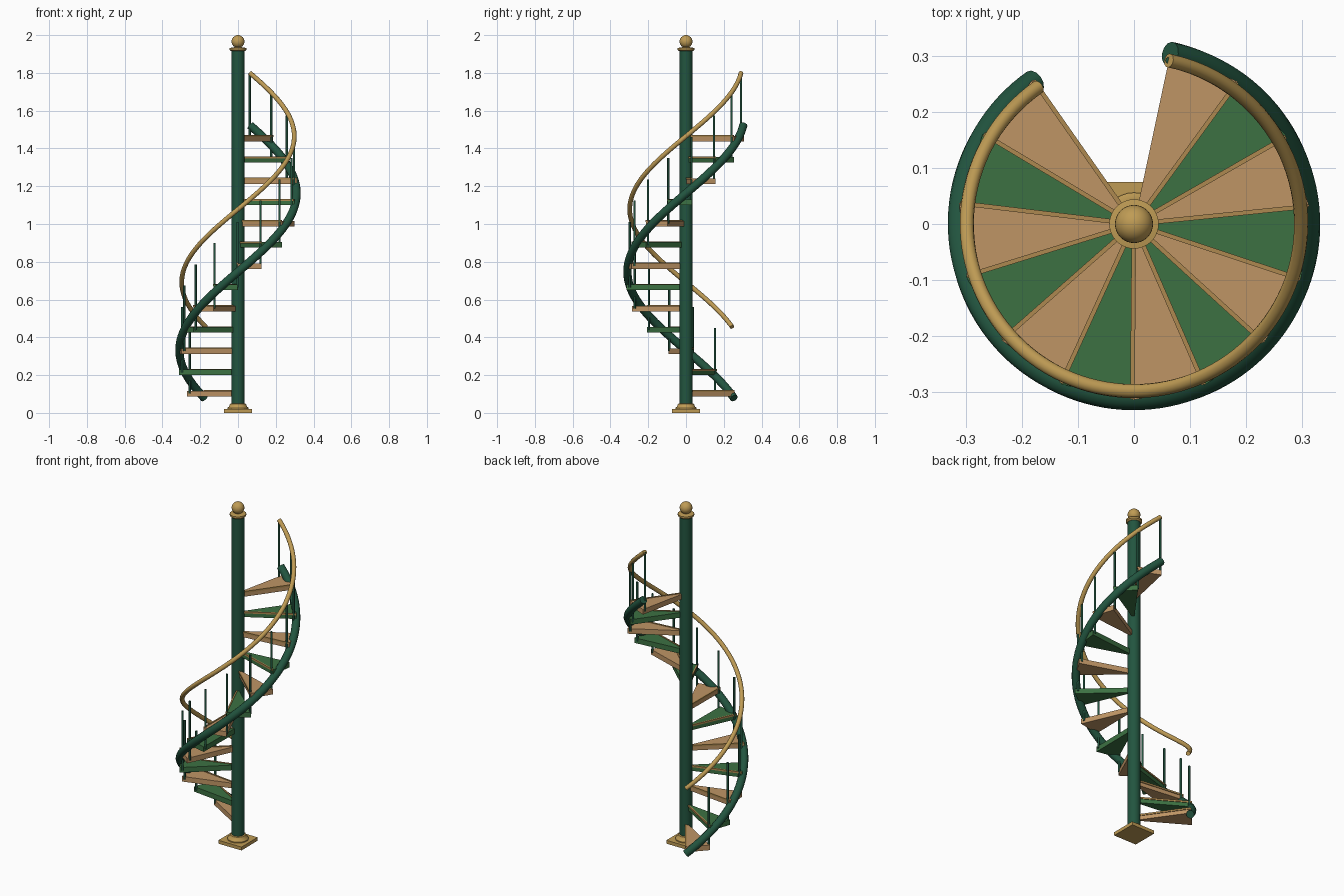
import bpy, bmesh
from math import radians, sin, cos, pi

if "Cube" in bpy.data.objects:
    bpy.data.objects.remove(bpy.data.objects["Cube"])

N = 13                       # number of treads
A0, A1 = radians(125), radians(438)
STEP = (A1 - A0) / N
RISE = 0.1125


def material(name, rgb):
    m = bpy.data.materials.new(name)
    m.diffuse_color = (*rgb, 1)
    m.use_nodes = True
    m.node_tree.nodes["Principled BSDF"].inputs["Base Color"].default_value = m.diffuse_color
    return m


DARK = material("dark_green", (0.016, 0.09, 0.05))
GREEN = material("tread_green", (0.045, 0.165, 0.055))
WOOD = material("tread_wood", (0.52, 0.30, 0.13))
TRIM = material("trim_wood", (0.42, 0.25, 0.08))
BRASS = material("brass", (0.52, 0.33, 0.09))


def smooth(ob):
    bpy.ops.object.select_all(action='DESELECT')
    ob.select_set(True)
    bpy.context.view_layer.objects.active = ob
    bpy.ops.object.shade_smooth_by_angle(angle=radians(40))


def finish(name, bm, mat, is_smooth=False):
    bmesh.ops.recalc_face_normals(bm, faces=bm.faces)
    me = bpy.data.meshes.new(name)
    bm.to_mesh(me)
    bm.free()
    me.materials.append(mat)
    ob = bpy.data.objects.new(name, me)
    bpy.context.collection.objects.link(ob)
    if is_smooth:
        smooth(ob)
    return ob


def prism(name, pts, z0, z1, mat):
    bm = bmesh.new()
    f = bm.faces.new([bm.verts.new((x, y, z0)) for x, y in pts])
    ext = bmesh.ops.extrude_face_region(bm, geom=[f])
    vs = [v for v in ext["geom"] if isinstance(v, bmesh.types.BMVert)]
    bmesh.ops.translate(bm, verts=vs, vec=(0, 0, z1 - z0))
    return finish(name, bm, mat)


def lathe(name, profile, mat, at=(0, 0), sides=32):
    bm = bmesh.new()
    rings = [[bm.verts.new((at[0] + r * cos(2 * pi * k / sides),
                            at[1] + r * sin(2 * pi * k / sides), z))
              for k in range(sides)] for r, z in profile]
    for a, b in zip(rings, rings[1:]):
        for k in range(sides):
            j = (k + 1) % sides
            bm.faces.new((a[k], a[j], b[j], b[k]))
    bm.faces.new(rings[0])
    bm.faces.new(rings[-1])
    return finish(name, bm, mat, True)


def helix_tube(name, r, z0, z1, thick, mat, n=104):
    cu = bpy.data.curves.new(name, 'CURVE')
    cu.dimensions = '3D'
    cu.bevel_depth = thick
    cu.bevel_resolution = 4
    cu.use_fill_caps = True
    sp = cu.splines.new('POLY')
    sp.points.add(n)
    for k, p in enumerate(sp.points):
        t = k / n
        a = A0 + t * (A1 - A0)
        p.co = (r * cos(a), r * sin(a), z0 + t * (z1 - z0), 1)
    ob = bpy.data.objects.new(name, cu)
    bpy.context.collection.objects.link(ob)
    cu.materials.append(mat)
    bpy.ops.object.select_all(action='DESELECT')
    ob.select_set(True)
    bpy.context.view_layer.objects.active = ob
    bpy.ops.object.convert(target='MESH')
    smooth(bpy.context.object)


def polar(r, a, side=0.0):
    return (r * cos(a) - side * sin(a), r * sin(a) + side * cos(a))


# Base, pole, cap and ball
s = 0.075
prism("base_plate", [(-s, -s), (s, -s), (s, s), (-s, s)], 0, 0.02, BRASS)
lathe("base_collar", [(0.056, 0.018), (0.056, 0.026), (0.047, 0.034),
                      (0.042, 0.048), (0.034, 0.05)], BRASS)
lathe("pole", [(0.034, 0.01), (0.034, 1.925)], DARK)
lathe("pole_cap", [(0.036, 1.915), (0.044, 1.922), (0.044, 1.932), (0.02, 1.936)], BRASS)
bm = bmesh.new()
bmesh.ops.create_uvsphere(bm, u_segments=32, v_segments=16, radius=0.034)
bmesh.ops.translate(bm, verts=bm.verts, vec=(0, 0, 1.966))
finish("finial_ball", bm, BRASS, True)

# Treads with front nosing and a baluster at the rear outer corner
for i in range(N):
    a, b = A0 + i * STEP, A0 + (i + 1) * STEP
    z = 0.102 + i * RISE
    prism(f"tread_{i + 1}",
          [polar(0.03, a), polar(0.314, a), polar(0.314, b), polar(0.03, b)],
          z - 0.015, z + 0.015, WOOD if i % 2 == 0 else GREEN)
    prism(f"nosing_{i + 1}",
          [polar(0.03, a, -0.004), polar(0.312, a, -0.004),
           polar(0.312, a, 0.004), polar(0.03, a, 0.004)],
          z + 0.008, z + 0.018, TRIM)
    lathe(f"baluster_{i + 1}", [(0.006, z), (0.006, z + 0.347)], DARK,
          polar(0.298, b), 10)

# Outer stringer and handrail
helix_tube("stringer", 0.310, 0.078, 1.522, 0.022, DARK)
helix_tube("handrail", 0.298, 0.455, 1.80, 0.0125, BRASS)
